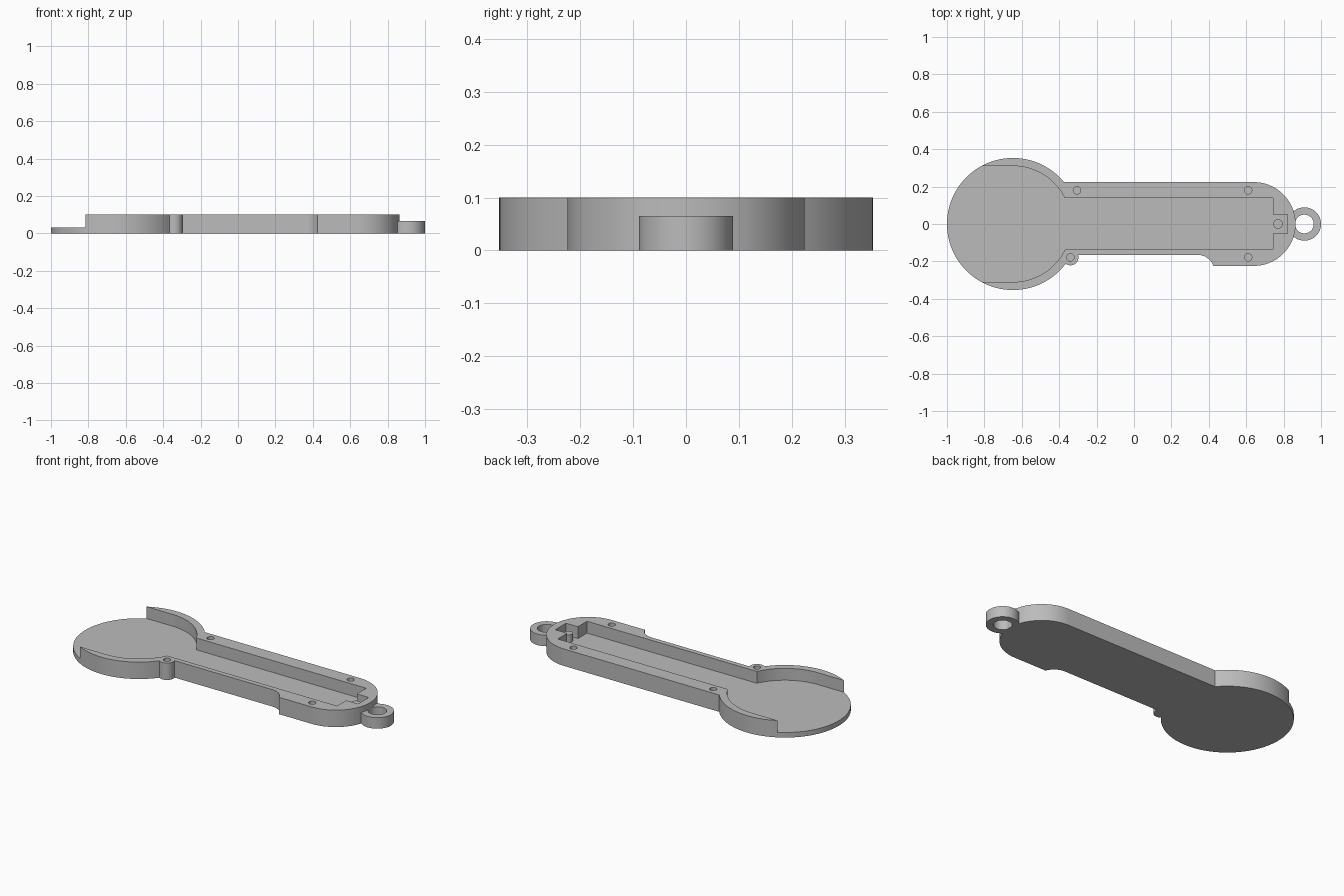
import bpy, bmesh
from math import cos, sin, radians, asin, degrees

cube = bpy.data.objects.get("Cube")
if cube:
    bpy.data.objects.remove(cube, do_unlink=True)

# single grey plastic
grey = bpy.data.materials.new("grey plastic")
grey.use_nodes = True
colour = (0.5, 0.5, 0.5, 1)
grey.diffuse_color = colour
grey.node_tree.nodes["Principled BSDF"].inputs["Base Color"].default_value = colour


def arc(centre, r, start, end, steps=24):
    """Points along an arc, angles in degrees."""
    angles = [radians(start + (end - start) * i / steps) for i in range(steps + 1)]
    return [(centre[0] + r * cos(a), centre[1] + r * sin(a)) for a in angles]


def circle(centre, r, steps=48):
    return arc(centre, r, 0, 360, steps)[:-1]


def prism(name, outline, z0, z1):
    """Extrude a flat outline from z0 to z1."""
    bm = bmesh.new()
    face = bm.faces.new([bm.verts.new((x, y, z0)) for x, y in outline])
    top = bmesh.ops.extrude_face_region(bm, geom=[face])["geom"]
    bmesh.ops.translate(bm, vec=(0, 0, z1 - z0),
                        verts=[v for v in top if isinstance(v, bmesh.types.BMVert)])
    bmesh.ops.recalc_face_normals(bm, faces=bm.faces)
    mesh = bpy.data.meshes.new(name)
    bm.to_mesh(mesh)
    bm.free()
    mesh.materials.append(grey)
    obj = bpy.data.objects.new(name, mesh)
    bpy.context.collection.objects.link(obj)
    return obj


def cut(target, cutter):
    """Subtract the cutter from the target and remove it."""
    cutter.hide_render = True
    mod = target.modifiers.new("cut", 'BOOLEAN')
    mod.operation, mod.solver, mod.object = 'DIFFERENCE', 'EXACT', cutter
    bpy.context.view_layer.objects.active = target
    bpy.ops.object.modifier_apply(modifier=mod.name)
    bpy.data.objects.remove(cutter, do_unlink=True)


HEIGHT, FLOOR = 0.10, 0.03
HEAD, HEAD_R = (-0.647, 0), 0.353
HALF_W = 0.224
BOSS = (-0.34, -0.178)

# body: round head, screw boss, notched edge and rounded end
neck = degrees(asin(HALF_W / HEAD_R))
outline = (arc(HEAD, HEAD_R, neck, 322.9, 96)
           + arc(BOSS, 0.043, -126, 17.6)
           + arc((0.34, -0.255), 0.09, 90, 20)
           + arc((0.64, 0), HALF_W, -90, 90, 48))
body = prism("handle_shell", outline, 0, HEIGHT)

# cavity: open-sided head recess, long channel and small end pocket
cavity = ([(-1.1, 0.31), (-1.1, -0.31)]
          + arc(HEAD, 0.31, -90, -26)
          + [(0.742, -0.135), (0.742, -0.05), (0.82, -0.05),
             (0.82, 0.05), (0.742, 0.05), (0.742, 0.138)]
          + arc(HEAD, 0.31, 26.4, 90))
cut(body, prism("cavity_cutter", cavity, FLOOR, 0.2))

# screw holes
for spot in [BOSS, (-0.305, 0.18), (0.61, 0.18), (0.61, -0.178)]:
    cut(body, prism("hole_cutter", circle(spot, 0.02, 24), FLOOR, 0.2))

# small peg in the end pocket
peg = prism("pocket_peg", circle((0.77, 0), 0.025, 24), 0.02, 0.075)

# hanging ring
RING = (0.911, 0)
ring = prism("hanging_ring", circle(RING, 0.089, 64), 0, 0.065)
cut(ring, prism("ring_cutter", circle(RING, 0.05), -0.1, 0.2))

# smooth curved walls, crisp edges
bpy.ops.object.select_all(action='DESELECT')
for obj in (body, peg, ring):
    obj.select_set(True)
bpy.context.view_layer.objects.active = body
bpy.ops.object.shade_smooth_by_angle(angle=radians(30))
